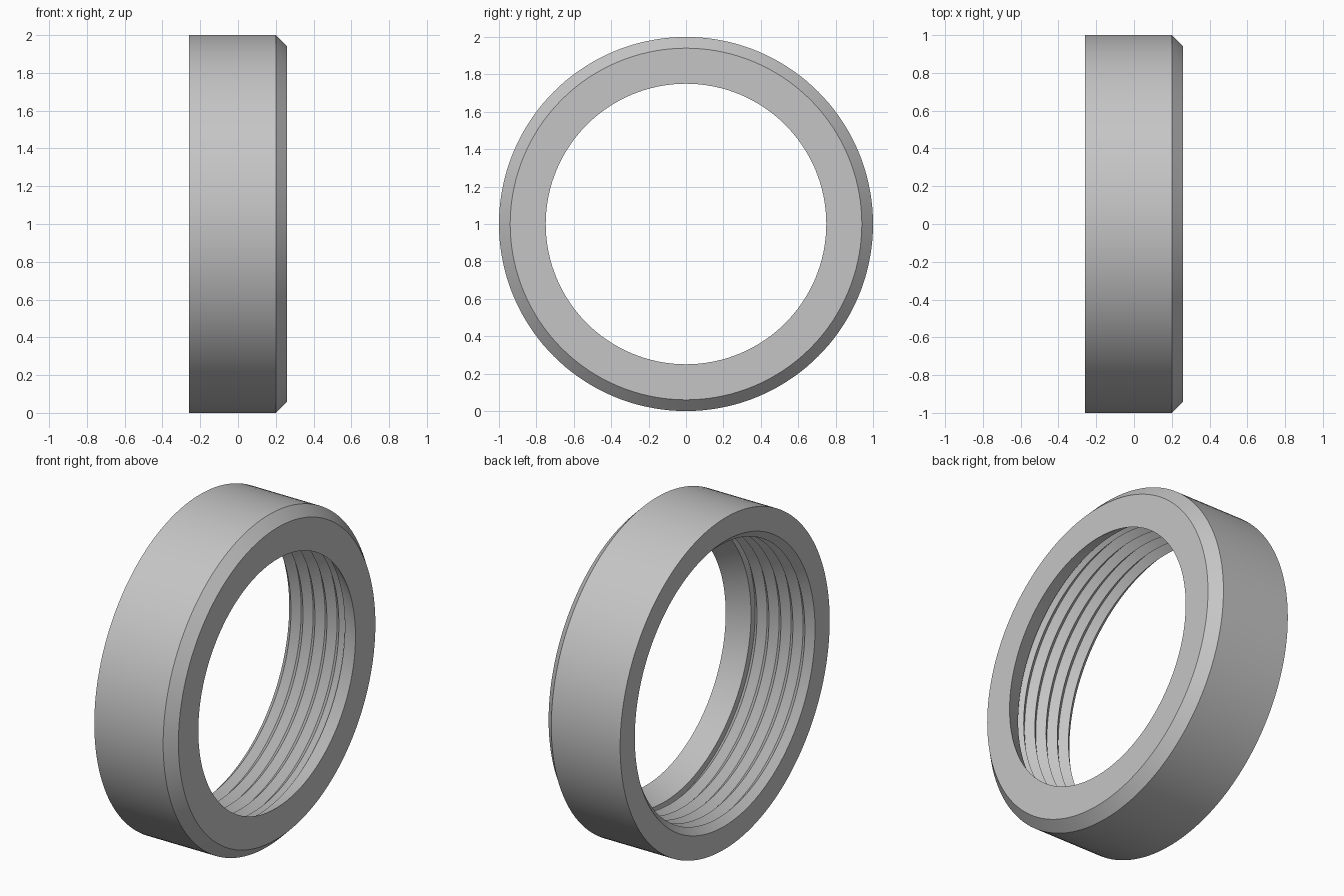
import bpy, bmesh, math
from mathutils import Vector, Matrix

cube = bpy.data.objects.get("Cube")
if cube:
    bpy.data.objects.remove(cube, do_unlink=True)

# Main sizes
HALF = 0.26          # half the ring width
CHAMFER = 0.06       # outer edge chamfer
ROOT, CREST = 0.86, 0.82   # thread radii
BORE = 0.75          # narrow opening
TURNS, PITCH = 5, 0.08
SEGMENTS = 144

# Plain grey finish
grey = bpy.data.materials.new("plain_grey")
grey.use_nodes = True
colour = (0.56, 0.56, 0.56, 1)
grey.diffuse_color = colour
grey.node_tree.nodes["Principled BSDF"].inputs["Base Color"].default_value = colour

# Half section as (x, radius): outer wall, chamfer, end face, tapered seat
profile = [(-HALF, 1), (HALF - CHAMFER, 1), (HALF, 1 - CHAMFER),
           (HALF, BORE), (-HALF + TURNS * PITCH, CREST)]
# Threaded bore running back to the wide opening
for i in reversed(range(TURNS)):
    start = -HALF + i * PITCH
    profile += [(start + PITCH, ROOT), (start + PITCH / 2, CREST)]
profile.append((-HALF, ROOT))

# Revolve the closed section around the x axis
bm = bmesh.new()
verts = [bm.verts.new((x, 0, r)) for x, r in profile]
edges = [bm.edges.new((v, verts[(i + 1) % len(verts)])) for i, v in enumerate(verts)]
bmesh.ops.spin(bm, geom=verts + edges, cent=(0, 0, 0), axis=(1, 0, 0),
               angle=math.tau, steps=SEGMENTS, use_merge=False)
bmesh.ops.remove_doubles(bm, verts=bm.verts, dist=0.0001)
bmesh.ops.recalc_face_normals(bm, faces=bm.faces)
bmesh.ops.translate(bm, verts=bm.verts, vec=(0, 0, 1))

mesh = bpy.data.meshes.new("threaded_ring")
bm.to_mesh(mesh)
bm.free()
mesh.materials.append(grey)
ring = bpy.data.objects.new("threaded_ring", mesh)
bpy.context.collection.objects.link(ring)

# Smooth round walls with crisp edges
bpy.ops.object.select_all(action="DESELECT")
ring.select_set(True)
bpy.context.view_layer.objects.active = ring
bpy.ops.object.shade_smooth_by_angle(angle=math.radians(20))
